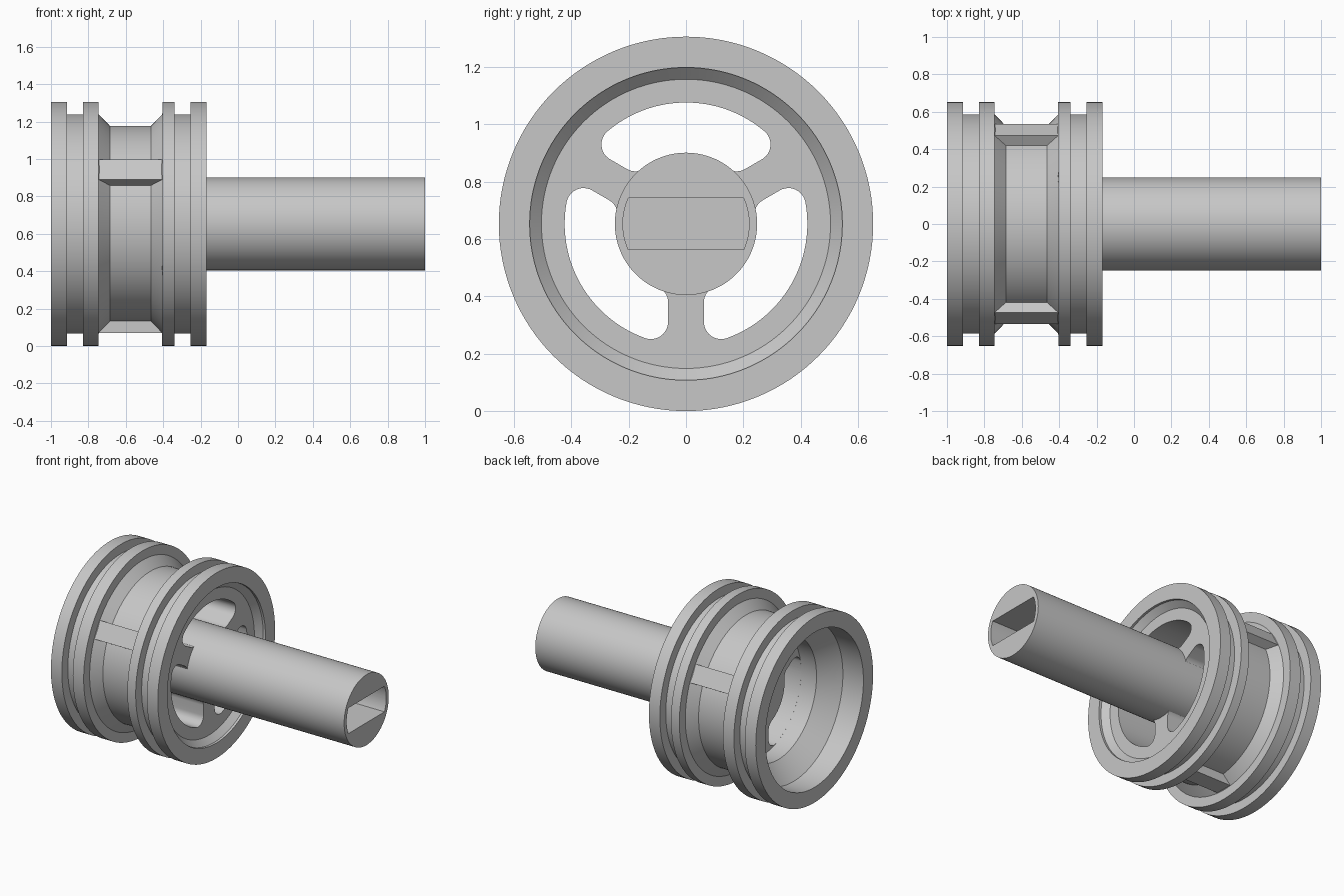
import bpy, bmesh, math
from math import sin, cos, asin, pi, radians
from mathutils import Matrix, Vector

cube = bpy.data.objects.get("Cube")
if cube:
    bpy.data.objects.remove(cube)

R = 0.6525           # outer radius, also the axis height
SEGMENTS = 128
# Maps local (across, up, along) onto world (y, z, x) around the wheel axis
AXIS = Matrix(((0, 0, 1, 0), (1, 0, 0, 0), (0, 1, 0, R), (0, 0, 0, 1)))

grey = bpy.data.materials.new("plain grey")
grey.use_nodes = True
grey.diffuse_color = (0.57, 0.57, 0.57, 1)
grey.node_tree.nodes["Principled BSDF"].inputs["Base Color"].default_value = grey.diffuse_color


def add(name, bm):
    """Turn a bmesh into a finished object on the wheel axis."""
    bmesh.ops.remove_doubles(bm, verts=bm.verts, dist=0.0001)
    bmesh.ops.recalc_face_normals(bm, faces=bm.faces)
    mesh = bpy.data.meshes.new(name)
    bm.to_mesh(mesh)
    bm.free()
    mesh.materials.append(grey)
    ob = bpy.data.objects.new(name, mesh)
    bpy.context.collection.objects.link(ob)
    ob.matrix_world = AXIS
    return ob


def smooth(ob):
    bpy.ops.object.select_all(action='DESELECT')
    ob.select_set(True)
    bpy.context.view_layer.objects.active = ob
    bpy.ops.object.shade_smooth_by_angle(angle=radians(25))


def lathe(name, profile, closed):
    """Spin (x, radius) points about the axis."""
    bm = bmesh.new()
    vs = [bm.verts.new((r, 0, x)) for x, r in profile]
    pairs = list(zip(vs, vs[1:])) + ([(vs[-1], vs[0])] if closed else [])
    edges = [bm.edges.new(p) for p in pairs]
    bmesh.ops.spin(bm, geom=vs + edges, cent=(0, 0, 0), axis=(0, 0, 1),
                   angle=2 * pi, steps=SEGMENTS, use_duplicate=False)
    return add(name, bm)


def arc(cx, cy, r, a0, a1, n):
    return [(cx + r * cos(a0 + (a1 - a0) * i / n), cy + r * sin(a0 + (a1 - a0) * i / n))
            for i in range(n + 1)]


def prism(name, loop, x0, x1):
    bm = bmesh.new()
    face = bm.faces.new([bm.verts.new((a, b, x0)) for a, b in loop])
    top = bmesh.ops.extrude_face_region(bm, geom=[face])["geom"]
    bmesh.ops.translate(bm, vec=(0, 0, x1 - x0),
                        verts=[v for v in top if isinstance(v, bmesh.types.BMVert)])
    return add(name, bm)


def cut(ob, cutter):
    cutter.hide_render = True
    cutter.hide_viewport = True
    mod = ob.modifiers.new("cut", 'BOOLEAN')
    mod.operation = 'DIFFERENCE'
    mod.solver = 'EXACT'
    mod.object = cutter


def apply_cuts(ob):
    """Bake the cuts and drop their cutters."""
    cutters = [m.object for m in ob.modifiers]
    bpy.context.view_layer.update()
    ev = ob.evaluated_get(bpy.context.evaluated_depsgraph_get())
    ob.data = bpy.data.meshes.new_from_object(ev)
    ob.modifiers.clear()
    for c in cutters:
        bpy.data.objects.remove(c)


# Wheel: rims, grooves, waist, deep left cavity, shallow right recess, thick web
GROOVE, WAIST, BORE, NECK = 0.586, 0.524, 0.545, 0.4235
WEB_LEFT, WEB_RIGHT = -0.60, -0.225
outer = [(-1, R), (-0.915, R), (-0.915, GROOVE), (-0.83, GROOVE), (-0.83, R),
         (-0.745, R), (-0.745, GROOVE), (-0.685, WAIST), (-0.465, WAIST),
         (-0.405, GROOVE), (-0.405, R), (-0.34, R), (-0.34, GROOVE),
         (-0.253, GROOVE), (-0.253, R), (-0.168, R)]
inner = [(-0.168, BORE), (-0.185, BORE), (WEB_RIGHT, 0.504), (WEB_RIGHT, 0),
         (WEB_LEFT, 0), (WEB_LEFT, NECK), (-0.72, NECK), (-0.84, BORE), (-1, BORE)]
wheel = lathe("wheel", outer + inner, True)

# Three rounded windows leaving three spokes
HALF, FILLET, WIN_OUT, WIN_IN = 0.0625, 0.06, 0.423, 0.24
SPOKES = [radians(a) for a in (30, 150, 270)]
ro, ri = WIN_OUT - FILLET, WIN_IN + FILLET
ao, ai = asin((HALF + FILLET) / ro), asin((HALF + FILLET) / ri)
for s in SPOKES:
    e = s + 2 * pi / 3
    corner = lambda r, a, a0, a1: arc(r * cos(a), r * sin(a), FILLET, a0, a1, 12)
    loop = corner(ro, s + ao, s - pi / 2, s + ao)
    loop += arc(0, 0, WIN_OUT, s + ao, e - ao, 32)[1:-1]
    loop += corner(ro, e - ao, e - ao, e + pi / 2)
    loop += corner(ri, e - ai, e + pi / 2, e - ai + pi)
    loop += arc(0, 0, WIN_IN, e - ai, s + ai, 12)[1:-1]
    loop += corner(ri, s + ai, s + ai + pi, s + 3 * pi / 2)
    cut(wheel, prism("window_cutter", loop, WEB_LEFT - 0.03, WEB_RIGHT + 0.1))
apply_cuts(wheel)
smooth(wheel)

# Ribs bridging the waist, one outside each spoke
for i, s in enumerate(SPOKES):
    out, side = Vector((cos(s), sin(s))), Vector((-sin(s), cos(s)))
    loop = [out * r + side * w for r, w in
            ((0.5, -HALF), (0.582, -HALF), (0.582, HALF), (0.5, HALF))]
    prism(f"rib_{i + 1}", loop, -0.745, -0.405)

# Shaft with a flat-sided socket in its end
SHAFT, SOCKET, FLAT = 0.248, 0.22, 0.09
shaft = lathe("shaft", [(-0.59, 0), (-0.59, SHAFT), (1, SHAFT), (1, 0)], False)
t = asin(FLAT / SOCKET)
socket = arc(0, 0, SOCKET, -t, t, 16) + arc(0, 0, SOCKET, pi - t, pi + t, 16)
cut(shaft, prism("socket_cutter", socket, 0.4, 1.1))
apply_cuts(shaft)
smooth(shaft)
